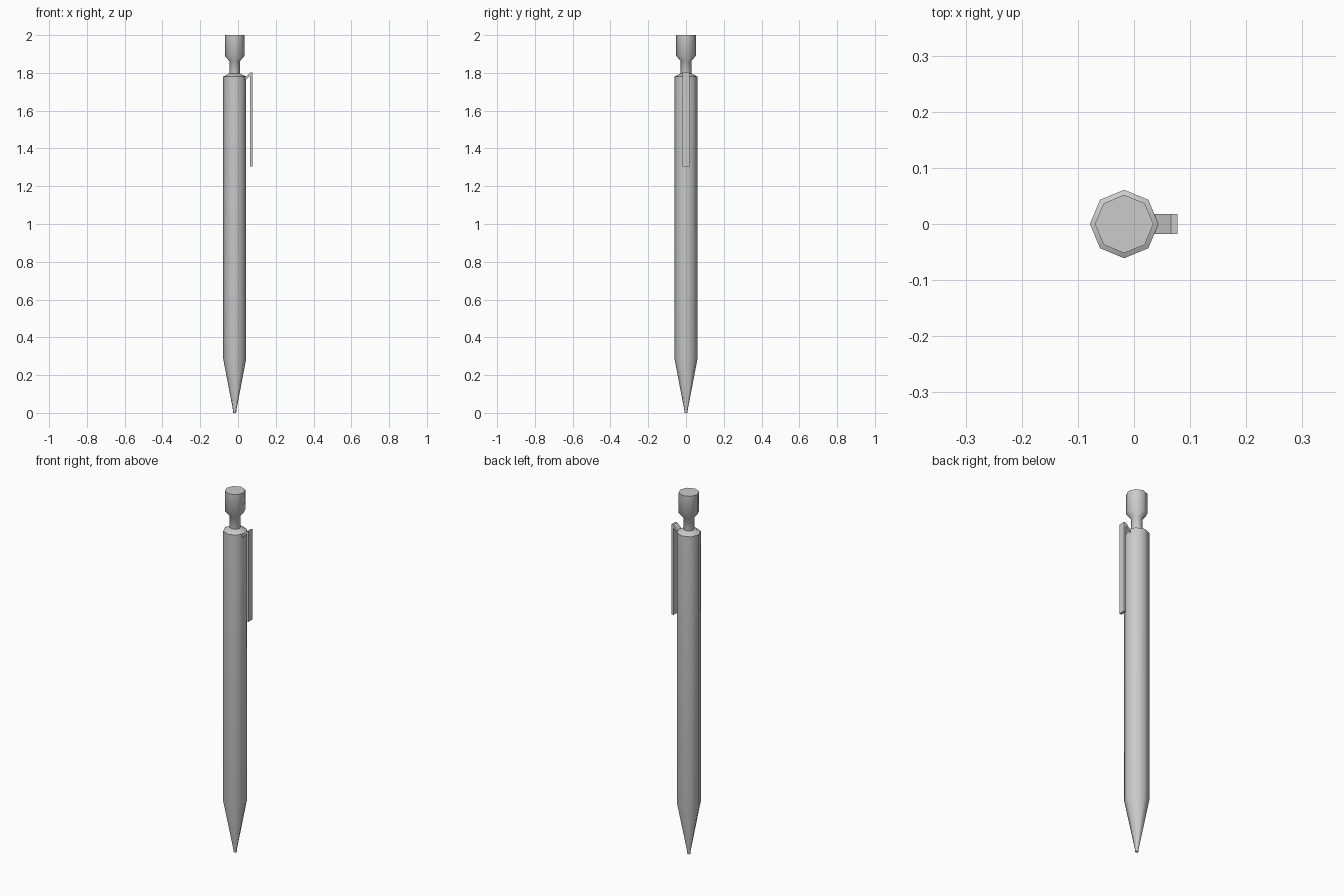
import bpy, bmesh
from math import cos, sin, pi, radians

if "Cube" in bpy.data.objects:
    bpy.data.objects.remove(bpy.data.objects["Cube"])

CX, SIDES = -0.0175, 8


def finish(name, bm, angle):
    bmesh.ops.recalc_face_normals(bm, faces=bm.faces)
    mesh = bpy.data.meshes.new(name)
    bm.to_mesh(mesh)
    bm.free()
    ob = bpy.data.objects.new(name, mesh)
    bpy.context.collection.objects.link(ob)
    bpy.ops.object.select_all(action='DESELECT')
    ob.select_set(True)
    bpy.context.view_layer.objects.active = ob
    bpy.ops.object.shade_smooth_by_angle(angle=radians(angle))
    return ob


def lathe(name, profile):
    """Eight-sided solid of (radius, z) rings, capped at both ends."""
    bm = bmesh.new()
    rings = [[bm.verts.new((CX + r * cos(2 * pi * i / SIDES),
                            r * sin(2 * pi * i / SIDES), z))
              for i in range(SIDES)] for r, z in profile]
    for a, b in zip(rings, rings[1:]):
        for i in range(SIDES):
            j = (i + 1) % SIDES
            bm.faces.new((a[i], a[j], b[j], b[i]))
    bm.faces.new(rings[0])
    bm.faces.new(rings[-1])
    return finish(name, bm, 60)


# Barrel with tapered tip and sloped shoulder
lathe("barrel", [(0.008, 0), (0.009, 0.015), (0.061, 0.287),
                 (0.061, 1.78), (0.029, 1.797)])

# Push button on its narrow neck
lathe("push_button", [(0.028, 1.78), (0.028, 1.862),
                      (0.052, 1.89), (0.052, 2.0)])

# Pocket clip: side profile extruded across its width
bm = bmesh.new()
outline = [(0.034, 1.772), (0.066, 1.803), (0.0775, 1.803), (0.0775, 1.305),
           (0.064, 1.305), (0.064, 1.785), (0.034, 1.758)]
face = bm.faces.new([bm.verts.new((x, -0.0175, z)) for x, z in outline])
side = bmesh.ops.extrude_face_region(bm, geom=[face])
bmesh.ops.translate(bm, vec=(0, 0.035, 0),
                    verts=[v for v in side["geom"]
                           if isinstance(v, bmesh.types.BMVert)])
finish("pocket_clip", bm, 30)
